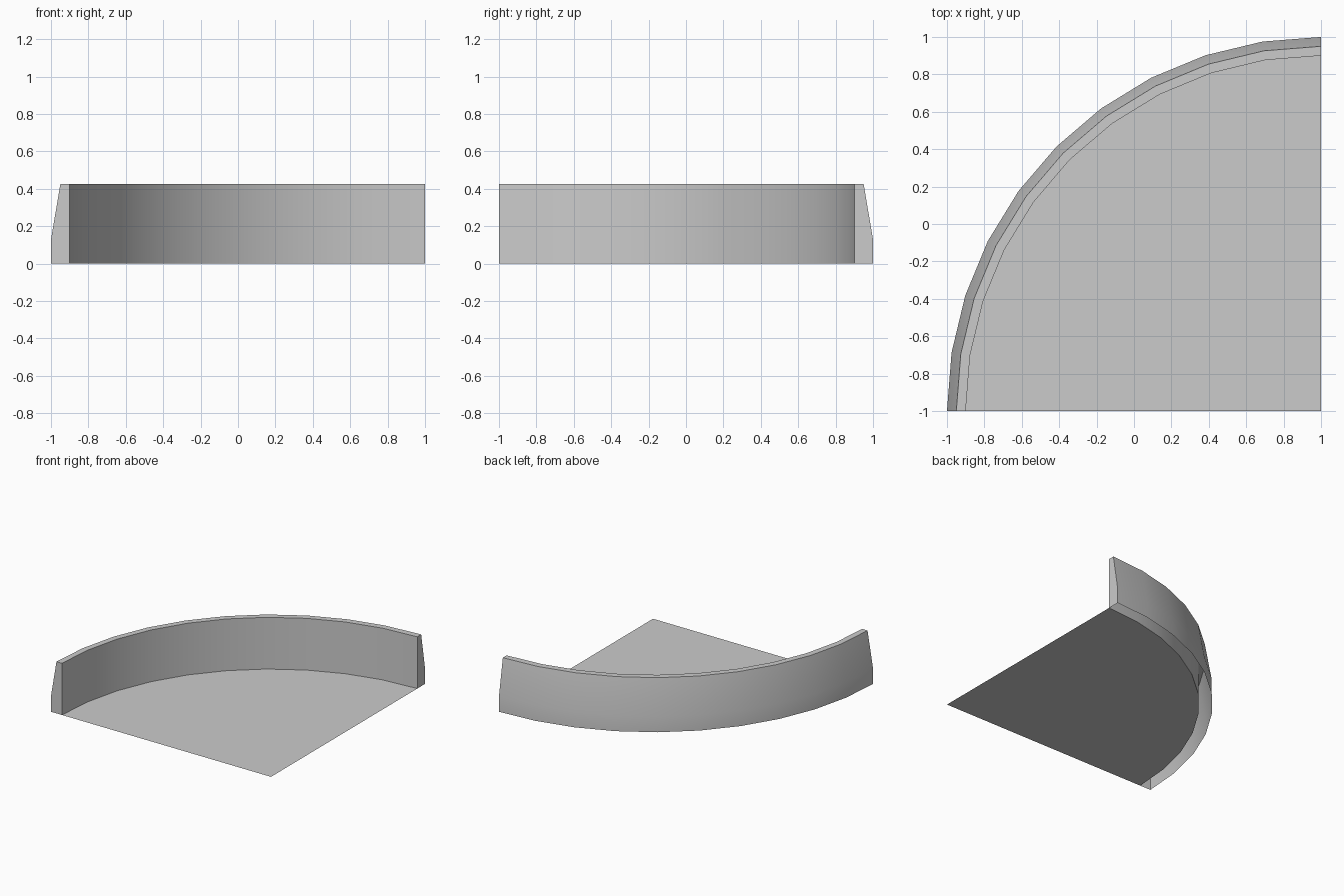
import bpy, bmesh
from math import cos, sin, pi

if "Cube" in bpy.data.objects:
    bpy.data.objects.remove(bpy.data.objects["Cube"])

SEGMENTS = 10
CENTRE = (1.0, -1.0)
# wall cross-section as (radius, height), open underneath
PROFILE = [(1.9, 0), (1.9, 0.425), (1.95, 0.425), (2.0, 0.128), (2.0, 0)]


def arc_point(radius, z, i):
    a = pi - i * (pi / 2) / SEGMENTS
    return (CENTRE[0] + radius * cos(a), CENTRE[1] + radius * sin(a), z)


def make_object(name, bm):
    mesh = bpy.data.meshes.new(name)
    bm.to_mesh(mesh)
    bm.free()
    obj = bpy.data.objects.new(name, mesh)
    bpy.context.collection.objects.link(obj)
    return obj


# curved wall: profile swept a quarter turn, capped at both ends
bm = bmesh.new()
rings = [[bm.verts.new(arc_point(r, z, i)) for r, z in PROFILE]
         for i in range(SEGMENTS + 1)]
for a, b in zip(rings, rings[1:]):
    for j in range(len(PROFILE) - 1):
        bm.faces.new((a[j], a[j + 1], b[j + 1], b[j]))
bm.faces.new(rings[0][::-1])
bm.faces.new(rings[-1])
bm.normal_update()
# inner wall must face the centre of the quarter circle
f = min(bm.faces, key=lambda f: f.normal.z)
top = max(bm.faces, key=lambda f: abs(f.normal.z))
if top.normal.z < 0:
    bmesh.ops.reverse_faces(bm, faces=bm.faces[:])
wall = make_object("curved_wall", bm)
bpy.context.view_layer.objects.active = wall
wall.select_set(True)
bpy.ops.object.shade_smooth_by_angle(angle=pi / 6)

# flat quarter-circle floor inside the wall
bm = bmesh.new()
outline = [arc_point(1.9, 0, i) for i in range(SEGMENTS + 1)]
outline.append((CENTRE[0], CENTRE[1], 0))
floor = bm.faces.new([bm.verts.new(p) for p in reversed(outline)])
make_object("floor", bm)
